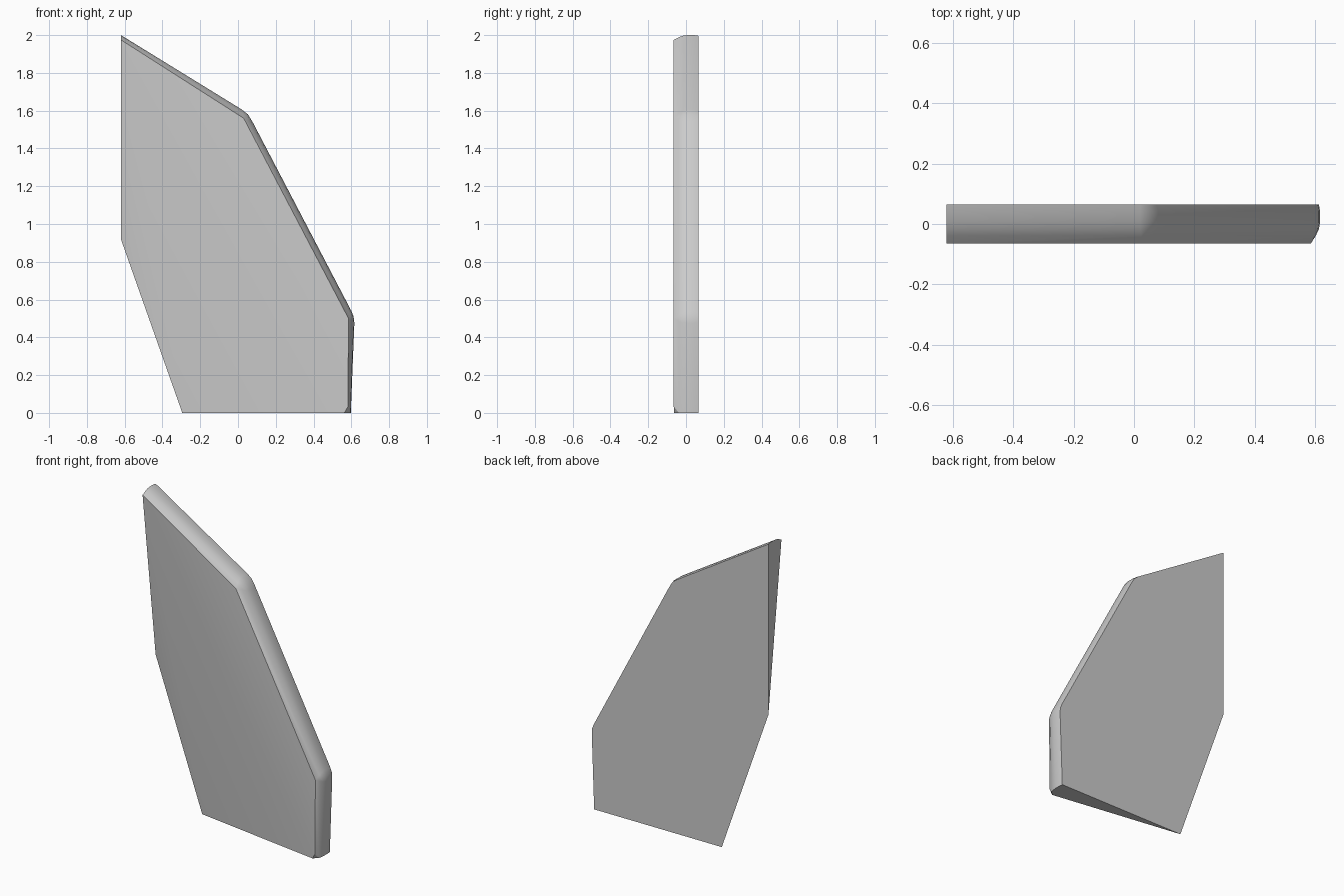
import bpy, bmesh

if "Cube" in bpy.data.objects:
    bpy.data.objects.remove(bpy.data.objects["Cube"])

# Rounded spine of the plate, top left to bottom right: outermost line and inset front line (x, z)
outer = [(-.62, 2.0), (.02, 1.606), (.053, 1.58), (.08, 1.535),
         (.60, .54), (.612, .51), (.616, .475), (.597, 0)]
inner = [(-.62, 1.975), (.03, 1.56), (.03, 1.56), (.03, 1.56),
         (.585, .5), (.585, .5), (.585, .5), (.582, .033)]
# (y, blend from inner to outer) across the thickness, front to back
section = [(-.065, 0), (-.038, .55), (-.018, .86), (.008, 1), (.042, 1), (.065, .86)]

bm = bmesh.new()
rings = []
for y, t in section:
    ring = []
    for i, ((ax, az), (bx, bz)) in enumerate(zip(inner, outer)):
        z = az + (bz - az) * t
        if i == 7 and t > 0:
            z = 0
        ring.append(bm.verts.new((ax + (bx - ax) * t, y, z)))
    rings.append(ring)

# Rounded rim
for a, b in zip(rings, rings[1:]):
    for i in range(7):
        bm.faces.new((a[i], a[i + 1], b[i + 1], b[i]))

# Thin edge at the lower left, and clipped bottom corner
edge_top = bm.verts.new((-.62, .065, .92))
edge_low = bm.verts.new((-.295, .065, 0))
corner = bm.verts.new((.563, -.063, 0))
front, back = rings[0], rings[-1]

# Front facets, back, left side, underside, corner clip
bm.faces.new([front[0], front[1], front[4], front[7], corner])
bm.faces.new((front[0], corner, edge_low))
bm.faces.new((front[0], edge_low, edge_top))
bm.faces.new(back + [edge_low, edge_top])
bm.faces.new([r[0] for r in rings] + [edge_top])
bm.faces.new([corner] + [r[7] for r in rings[1:]] + [edge_low])
bm.faces.new((front[7], rings[1][7], corner))

bmesh.ops.remove_doubles(bm, verts=bm.verts[:], dist=.0005)
bmesh.ops.recalc_face_normals(bm, faces=bm.faces[:])
mesh = bpy.data.meshes.new("tapered_plate")
bm.to_mesh(mesh)
bm.free()
plate = bpy.data.objects.new("tapered_plate", mesh)
bpy.context.collection.objects.link(plate)
bpy.context.view_layer.objects.active = plate
plate.select_set(True)
bpy.ops.object.shade_smooth_by_angle()
